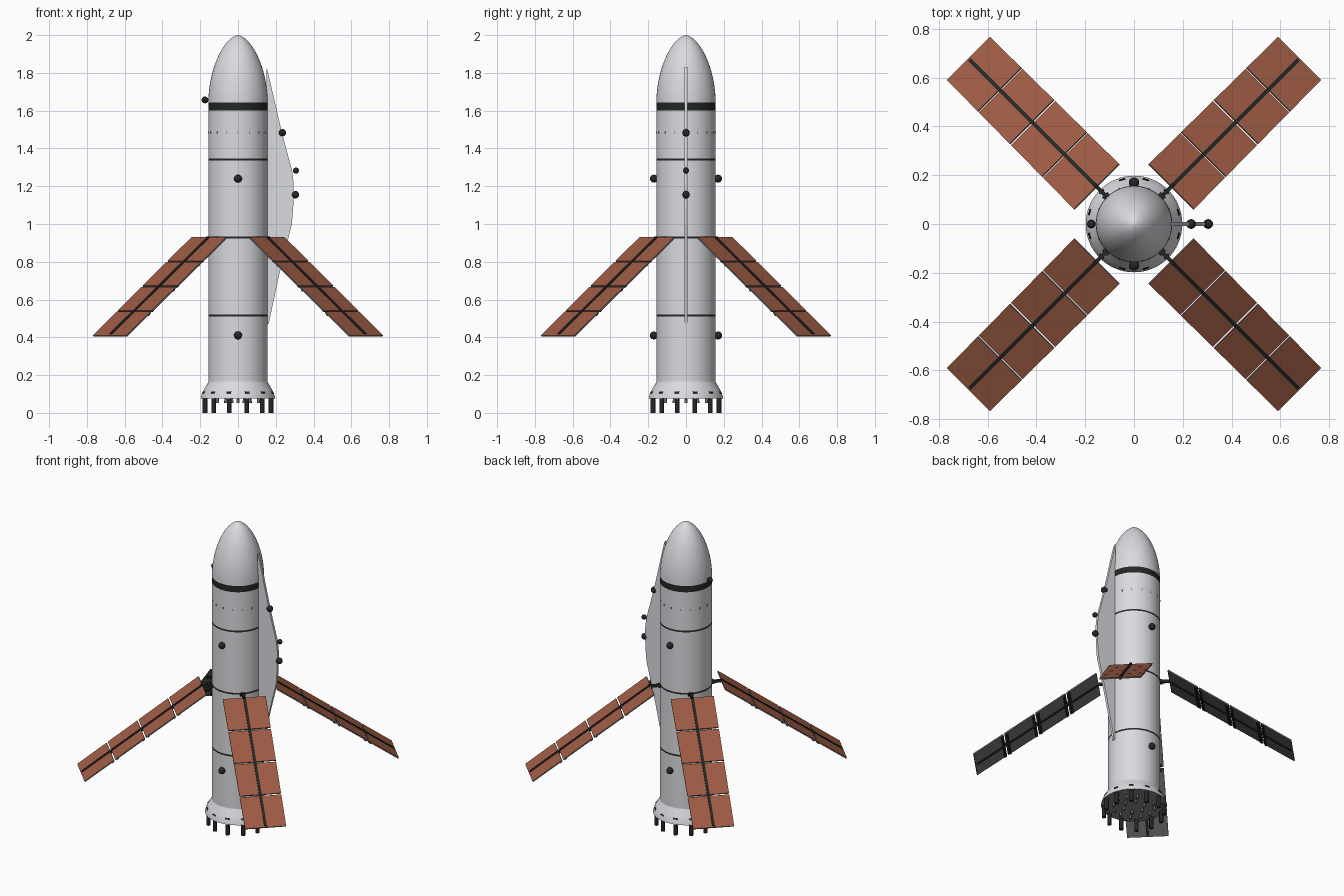
import bpy, bmesh, math
from mathutils import Matrix, Vector

if "Cube" in bpy.data.objects:
    bpy.data.objects.remove(bpy.data.objects["Cube"])


def mat(name, r, g, b):
    m = bpy.data.materials.new(name)
    m.diffuse_color = (r, g, b, 1)
    m.use_nodes = True
    m.node_tree.nodes["Principled BSDF"].inputs["Base Color"].default_value = m.diffuse_color
    return m


WHITE = mat("hull white", .70, .705, .74)
BLACK = mat("black", .018, .02, .02)
COPPER = mat("panel copper", .34, .106, .058)
BACK = mat("panel back grey", .16, .162, .17)
BASE = mat("base grey", .24, .243, .25)


def finish(bm, name, mats, smooth=True):
    bmesh.ops.recalc_face_normals(bm, faces=bm.faces)
    me = bpy.data.meshes.new(name)
    bm.to_mesh(me)
    bm.free()
    ob = bpy.data.objects.new(name, me)
    bpy.context.collection.objects.link(ob)
    for m in mats:
        me.materials.append(m)
    if smooth:
        bpy.ops.object.select_all(action='DESELECT')
        ob.select_set(True)
        bpy.context.view_layer.objects.active = ob
        bpy.ops.object.shade_smooth_by_angle(angle=math.radians(35))
    return ob


def lathe(name, profile, mats, rule, n=64):
    bm = bmesh.new()
    vs = [bm.verts.new((r, 0, z)) for r, z in profile]
    es = [bm.edges.new(p) for p in zip(vs, vs[1:])]
    bmesh.ops.spin(bm, geom=vs + es, cent=(0, 0, 0), axis=(0, 0, 1),
                   angle=math.tau, steps=n, use_merge=True)
    bmesh.ops.remove_doubles(bm, verts=bm.verts, dist=1e-5)
    bmesh.ops.recalc_face_normals(bm, faces=bm.faces)
    for f in bm.faces:
        f.material_index = rule(f)
    return finish(bm, name, mats)


def box(bm, size, loc, m=Matrix()):
    return bmesh.ops.create_cube(
        bm, size=1, matrix=m @ Matrix.Translation(loc) @ Matrix.Diagonal((*size, 1)))['verts']


def cyl(bm, r1, r2, z0, z1, m, n=12):
    bmesh.ops.create_cone(bm, cap_ends=True, segments=n, radius1=r1, radius2=r2, depth=z1 - z0,
                          matrix=m @ Matrix.Translation((0, 0, (z0 + z1) / 2)))


def polar(deg, r=0, z=0):
    return Matrix.Rotation(math.radians(deg), 4, 'Z') @ Matrix.Translation((r, 0, z))


# Hull with black bands and rounded nose
R = .157
bands = [(.510, .521), (.923, .934), (1.336, 1.347), (1.602, 1.643)]
prof = [(R, .15)] + [(R, z) for b in bands[:3] for z in b] + [(R, 1.602)]
N = 20
for i in range(N + 1):
    t = math.sin(i / N * math.pi / 2)
    prof.append((R * max(0, 1 - t ** 1.9) ** .6, 1.643 + .357 * t))
lathe("hull", prof, [WHITE, BLACK],
      lambda f: int(any(a < f.calc_center_median().z < b for a, b in bands)))

# Flared engine skirt with grey underside
lathe("engine_skirt", [(R, .165), (.164, .15), (.177, .13), (.186, .112), (.194, .093), (.198, .075), (0, .075)],
      [WHITE, BASE], lambda f: int(f.calc_center_median().z < .08))

# Slots around the skirt
bm = bmesh.new()
for k in range(12):
    box(bm, (.007, .026, .010), (0, 0, 0),
        polar(15 + 30 * k, .187, .108) @ Matrix.Rotation(math.radians(-23), 4, 'Y'))
finish(bm, "skirt_slots", [BLACK], False)

# Outer ring of legs
bm = bmesh.new()
for k in range(12):
    cyl(bm, .0125, .0125, 0, .08, polar(15 + 30 * k, .181))
finish(bm, "engine_legs", [BLACK])

# Small inner nozzles
bm = bmesh.new()
for count, r in ((12, .125), (6, .065)):
    for k in range(count):
        cyl(bm, .009, .006, .053, .078, polar(360 / count * k, r))
finish(bm, "inner_nozzles", [BACK])

# Small vents on the upper hull
bm = bmesh.new()
for k in range(16):
    box(bm, (.004, .006, .012), (0, 0, 0), polar(22.5 * k, R, 1.485))
finish(bm, "hull_vents", [BASE], False)

# Side fin, a thin extruded outline
outline = [(.150, 1.83), (.157, 1.81), (.232, 1.485), (.287, 1.28), (.295, 1.21),
           (.293, 1.10), (.285, 1.0), (.22, .74), (.175, .53), (.162, .47), (.150, .47)]
bm = bmesh.new()
f = bm.faces.new([bm.verts.new((x, -.008, z)) for x, z in outline])
ext = bmesh.ops.extrude_face_region(bm, geom=[f])['geom']
bmesh.ops.translate(bm, vec=(0, .016, 0), verts=[v for v in ext if isinstance(v, bmesh.types.BMVert)])
finish(bm, "side_fin", [WHITE], False)

# Sensor balls on hull and fin
balls = [(0, s * .17, z, .021) for s in (-1, 1) for z in (.41, 1.24)]
balls += [(-.175, 0, 1.657, .018), (.234, 0, 1.483, .02), (.307, 0, 1.283, .016), (.304, 0, 1.155, .02)]
bm = bmesh.new()
for x, y, z, r in balls:
    bmesh.ops.create_uvsphere(bm, u_segments=20, v_segments=12, radius=r,
                              matrix=Matrix.Translation((x, y, z)))
finish(bm, "sensor_balls", [BLACK])

# Four drooping solar wings, four panels each, slightly tapered
L, GAP = .906, .010
SEG = (L - 3 * GAP) / 4
for i in range(4):
    a = 45 + 90 * i
    m = polar(a, .216, .927) @ Matrix.Rotation(math.radians(35), 4, 'Y')
    up = m.to_3x3() @ Vector((0, 0, 1))
    bm = bmesh.new()
    for k in range(4):
        for v in box(bm, (SEG, .262, .008), (SEG / 2 + k * (SEG + GAP), 0, 0)):
            v.co.y *= 1 - .045 * v.co.x / L
    bmesh.ops.transform(bm, matrix=m, verts=bm.verts)
    bmesh.ops.recalc_face_normals(bm, faces=bm.faces)
    for f in bm.faces:
        f.material_index = int(f.normal.dot(up) < .9)
    finish(bm, f"solar_panels_{i + 1}", [COPPER, BACK], False)

    # Spar, hinge bars beside the gaps, and root strut
    bm = bmesh.new()
    box(bm, (L - .01, .016, .018), (L / 2 - .005, 0, 0), m)
    for k in range(1, 4):
        g = k * (SEG + GAP) - GAP / 2
        for s in (-1, 1):
            box(bm, (.014, .24, .008), (g + s * .018, 0, -.007), m)
    box(bm, (.09, .016, .016), (.185, 0, .925), polar(a))
    box(bm, (.02, .03, .02), (.16, 0, .925), polar(a))
    finish(bm, f"wing_spar_{i + 1}", [BLACK], False)
